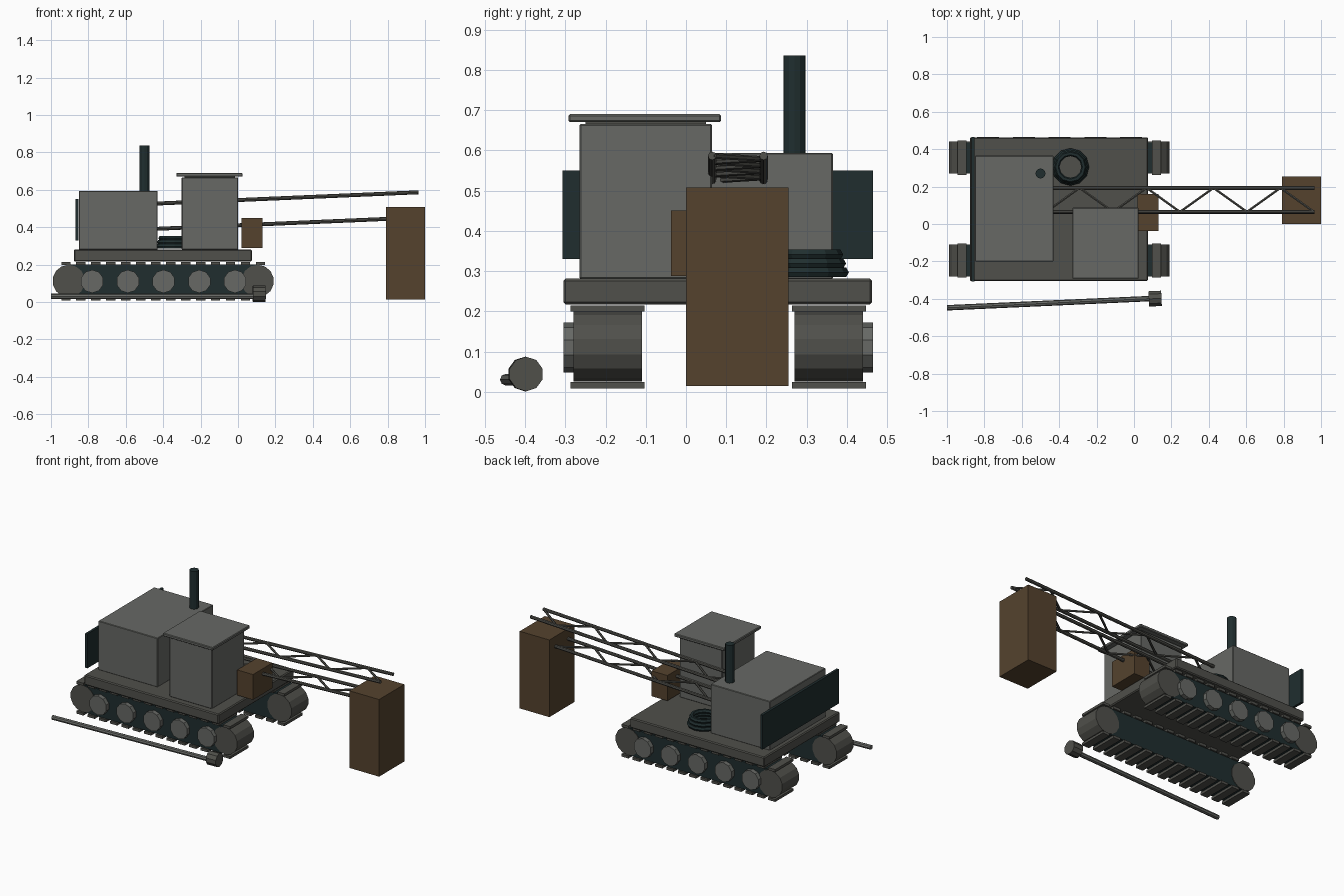
import bpy
import math
from mathutils import Vector

if "Cube" in bpy.data.objects:
    bpy.data.objects.remove(bpy.data.objects["Cube"], do_unlink=True)


def material(name, rgb):
    m = bpy.data.materials.new(name)
    m.use_nodes = True
    m.diffuse_color = (*rgb, 1)
    m.node_tree.nodes["Principled BSDF"].inputs["Base Color"].default_value = (*rgb, 1)
    return m


GREY = material("panel grey", (0.135, 0.14, 0.13))
STEEL = material("dark steel", (0.08, 0.08, 0.07))
TEAL = material("black teal", (0.014, 0.027, 0.028))
WOOD = material("brown crate", (0.09, 0.055, 0.027))


def finish(name, mat, bevel=0):
    ob = bpy.context.object
    ob.name = name
    ob.data.materials.append(mat)
    if bevel:
        mod = ob.modifiers.new("edge", "BEVEL")
        mod.width = bevel
        mod.segments = 1
    return ob


def box(name, mat, x, y, z, bevel=0):
    """Box given by its (low, high) range on each axis."""
    bpy.ops.mesh.primitive_cube_add(size=1, location=[sum(r) / 2 for r in (x, y, z)])
    bpy.context.object.scale = [r[1] - r[0] for r in (x, y, z)]
    bpy.ops.object.transform_apply(location=False, rotation=False, scale=True)
    return finish(name, mat, bevel)


def rod(name, mat, a, b, radius, sides=8):
    """Cylinder running from point a to point b."""
    a, b = Vector(a), Vector(b)
    d = b - a
    bpy.ops.mesh.primitive_cylinder_add(
        vertices=sides, radius=radius, depth=d.length, location=(a + b) / 2,
        rotation=d.to_track_quat("Z", "Y").to_euler())
    return finish(name, mat)


# Crawler tracks, one on each side of the deck
MID_Y = 0.08
for side, label in ((-1, "right"), (1, "left")):
    inner, outer = MID_Y + side * 0.19, MID_Y + side * 0.36
    span = sorted((inner, outer))
    box(label + "_track_core", TEAL, (-0.905, 0.105), (span[0] + 0.003, span[1] - 0.003), (0.025, 0.2))
    for x, end in ((-0.905, "back"), (0.105, "front")):
        rod(f"{label}_{end}_drum", STEEL, (x, inner, 0.112), (x, outer, 0.112), 0.087, 14)
    for i in range(5):
        x = -0.78 + i * 0.191
        rod(f"{label}_road_wheel", GREY, (x, outer - side * 0.02, 0.11),
            (x, outer + side * 0.025, 0.11), 0.062, 10)
    for i in range(14):
        x = -0.92 + i * 0.08
        for z in (0.016, 0.207):
            box(f"{label}_track_pad", STEEL, (x - 0.025, x + 0.025),
                (span[0] - 0.007, span[1] + 0.007), (z - 0.008, z + 0.008))

# Deck, engine house and cab
box("deck", STEEL, (-0.878, 0.075), (-0.305, 0.463), (0.217, 0.281), 0.006)
box("engine_house", GREY, (-0.85, -0.43), (-0.2, 0.365), (0.28, 0.594), 0.003)
box("cab", GREY, (-0.302, 0.001), (-0.265, 0.065), (0.28, 0.666), 0.004)
box("cab_roof", GREY, (-0.33, 0.025), (-0.292, 0.087), (0.67, 0.69), 0.004)
box("cab_roof_seat", STEEL, (-0.285, -0.015), (-0.25, 0.05), (0.66, 0.675))
box("rear_panel", TEAL, (-0.868, -0.852), (-0.307, 0.465), (0.33, 0.55))
rod("exhaust_stack", TEAL, (-0.5, 0.27, 0.58), (-0.5, 0.27, 0.836), 0.027, 12)

# Stacked cable coil
for i in range(3):
    bpy.ops.mesh.primitive_torus_add(
        major_segments=12, minor_segments=6, major_radius=0.086 - i * 0.007,
        minor_radius=0.014, location=(-0.34, 0.305, 0.297 + i * 0.022))
    finish("cable_coil", TEAL)

# Lattice boom: an upper and a lower pair of chords with zigzag bracing
NEAR, FAR = 0.065, 0.193


def boom_point(x, y, base):
    return (x, y, base + 0.043 * x)


for base, label in ((0.545, "upper"), (0.41, "lower")):
    for y in (NEAR, FAR):
        rod(f"{label}_boom_chord", STEEL, boom_point(-0.44, y, base),
            boom_point(0.965, y, base), 0.0105, 8)
    for i in range(8):
        ya, yb = (NEAR, FAR) if i % 2 == 0 else (FAR, NEAR)
        x = -0.47 + i * 0.179
        rod(f"{label}_boom_brace", STEEL, boom_point(x, ya, base),
            boom_point(x + 0.179, yb, base), 0.007, 6)

# Crates
box("large_crate", WOOD, (0.79, 1.0), (0.0, 0.255), (0.014, 0.508))
box("small_crate", WOOD, (0.02, 0.132), (-0.037, 0.16), (0.288, 0.45))

# Long-handled mallet lying on the ground
tip, head = Vector((-1.0, -0.448, 0.03)), Vector((0.08, -0.399, 0.03))
rod("mallet_handle", GREY, tip, head, 0.0145, 8)
axis = (head - tip).normalized()
centre = Vector((0.113, -0.399, 0.044))
rod("mallet_head", STEEL, centre - axis * 0.034, centre + axis * 0.034, 0.043, 10)
